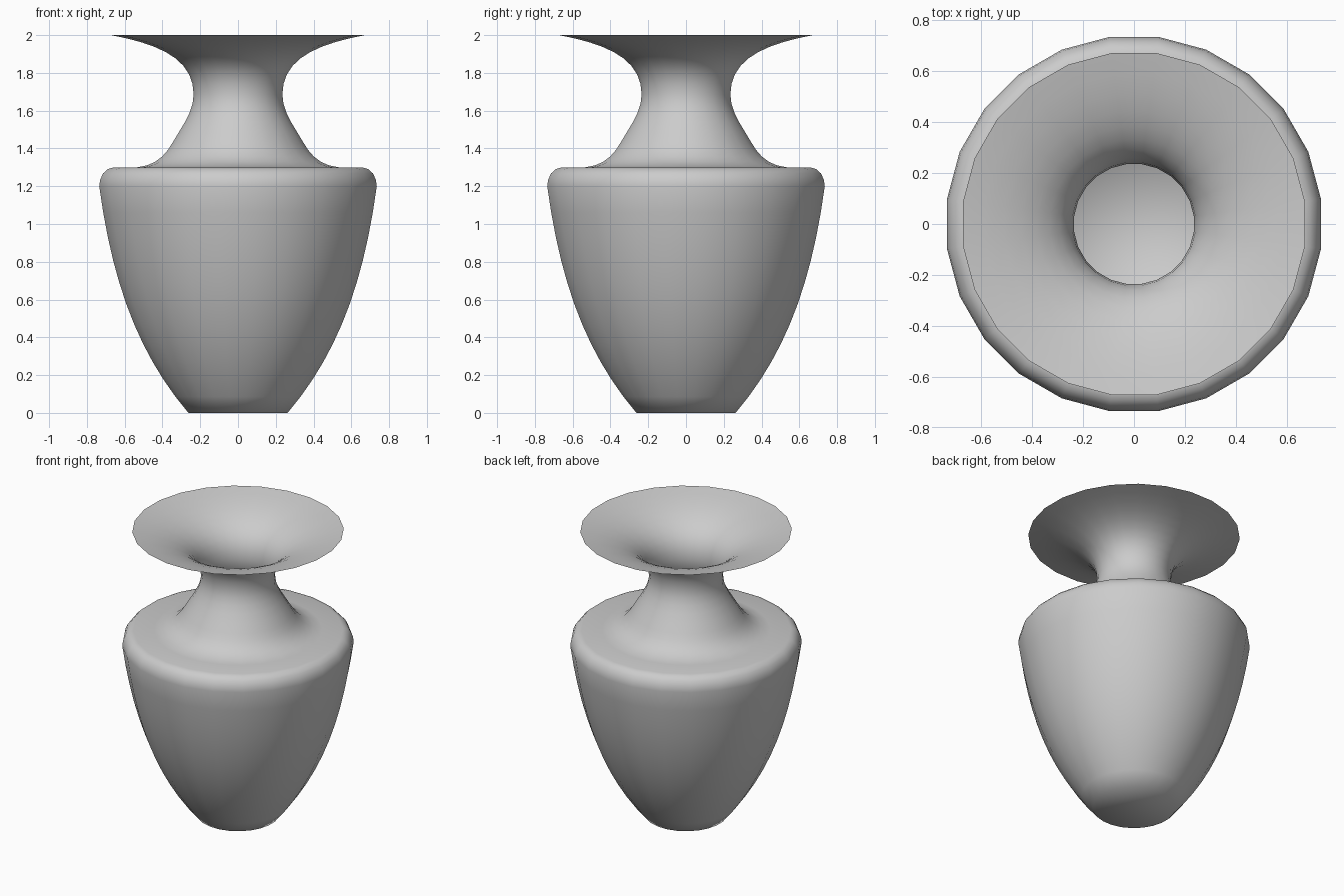
import bpy
import bmesh
from math import radians
from mathutils import Matrix, Vector
from mathutils.geometry import interpolate_bezier

SIDES = 24

cube = bpy.data.objects.get("Cube")
if cube:
    bpy.data.objects.remove(cube)


def make_material(name, colour):
    mat = bpy.data.materials.new(name)
    mat.use_nodes = True
    mat.diffuse_color = colour
    mat.node_tree.nodes["Principled BSDF"].inputs["Base Color"].default_value = colour
    return mat


def curve(a, b, c, d, count):
    """Points along one stretch of the profile, as radius and height."""
    points = [Vector((r, 0, z)) for r, z in (a, b, c, d)]
    return interpolate_bezier(*points, count)


# Profile from the foot up to the flared lip
stretches = [
    curve((0.265, 0), (0.53, 0.31), (0.67, 0.68), (0.741, 1.2), 12),       # body
    curve((0.741, 1.2), (0.741, 1.25), (0.71, 1.298), (0.67, 1.298), 5),   # shoulder
    curve((0.54, 1.3), (0.44, 1.31), (0.39, 1.36), (0.35, 1.43), 6),       # neck foot
    curve((0.35, 1.43), (0.29, 1.53), (0.237, 1.6), (0.237, 1.685), 6),    # neck
    curve((0.237, 1.685), (0.237, 1.87), (0.41, 1.95), (0.677, 2.0), 10),  # flared lip
]
profile = [p for stretch in stretches for p in stretch]

# Turn the profile around the upright axis, as a single thin wall
bm = bmesh.new()
turn = Matrix.Rotation(radians(180 / SIDES), 3, "Z")
verts = [bm.verts.new(turn @ p) for p in profile]
edges = [bm.edges.new(pair) for pair in zip(verts, verts[1:])]
bmesh.ops.spin(bm, geom=verts + edges, axis=(0, 0, 1), cent=(0, 0, 0),
               angle=radians(360), steps=SIDES)
bmesh.ops.remove_doubles(bm, verts=bm.verts, dist=0.0005)

# Close the foot, leave the mouth open
foot = [e for e in bm.edges if e.is_boundary and all(v.co.z < 0.01 for v in e.verts)]
bmesh.ops.contextual_create(bm, geom=foot)
bmesh.ops.recalc_face_normals(bm, faces=bm.faces)
base = min(bm.faces, key=lambda f: f.calc_center_median().z)
if base.normal.z > 0:
    bmesh.ops.reverse_faces(bm, faces=bm.faces)
for face in bm.faces:
    face.smooth = True

mesh = bpy.data.meshes.new("vase")
bm.to_mesh(mesh)
bm.free()
mesh.materials.append(make_material("grey clay", (0.6, 0.6, 0.6, 1)))
vase = bpy.data.objects.new("vase", mesh)
bpy.context.collection.objects.link(vase)
